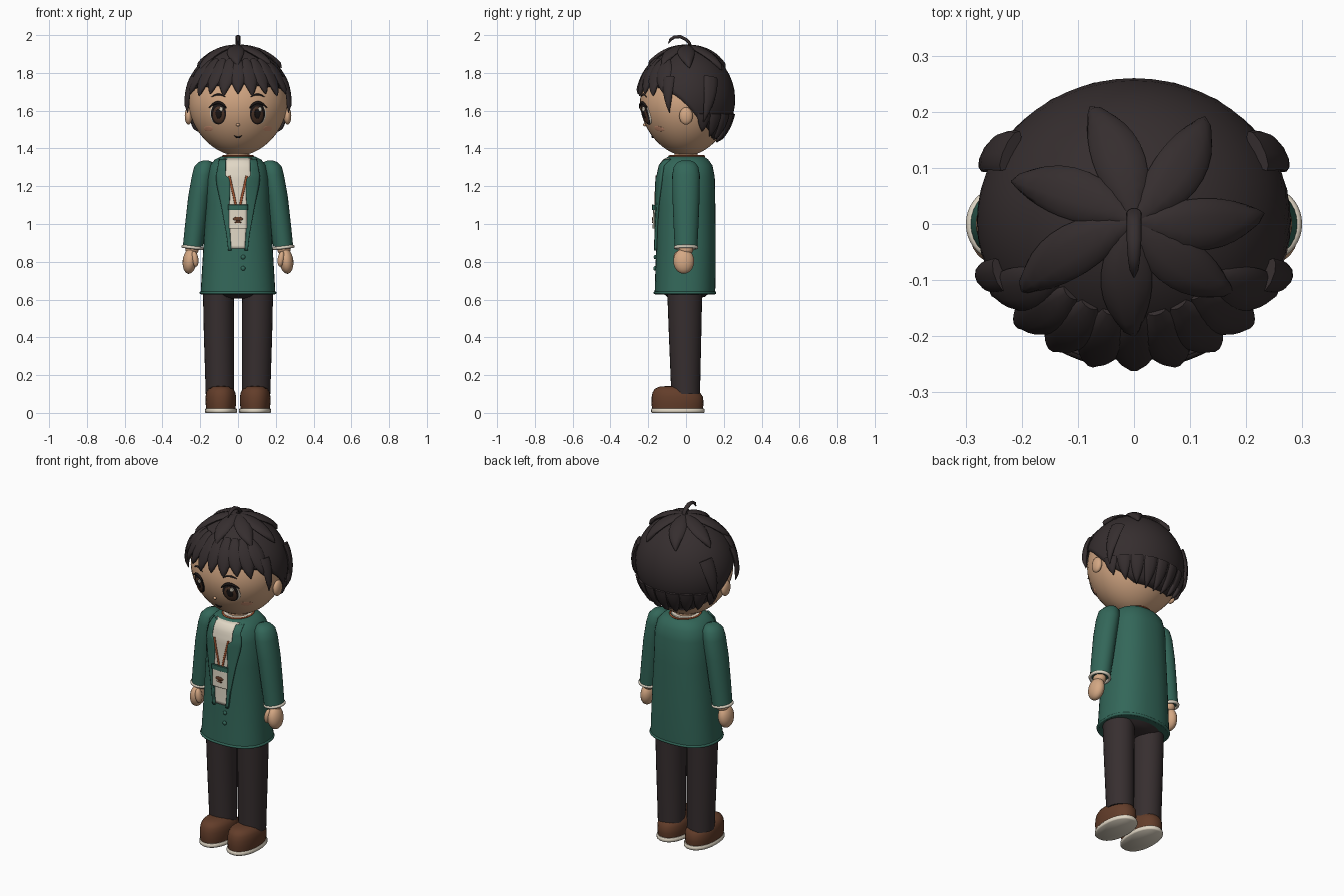
import bpy, bmesh, math
from mathutils import Vector, Matrix

if "Cube" in bpy.data.objects:
    bpy.data.objects.remove(bpy.data.objects["Cube"])

def mat(name, r, g, b):
    m = bpy.data.materials.new(name)
    m.diffuse_color = (r, g, b, 1)
    m.use_nodes = True
    m.node_tree.nodes["Principled BSDF"].inputs["Base Color"].default_value = m.diffuse_color
    return m

HAIR = mat("hair_dark", .036, .027, .028)
PANTS = mat("trouser_charcoal", .038, .028, .029)
SKIN = mat("skin", .66, .39, .23)
GREEN = mat("coat_green", .033, .135, .10)
CREAM = mat("cream", .75, .68, .56)
BROWN = mat("shoe_brown", .125, .047, .023)
ORANGE = mat("lanyard_orange", .40, .10, .035)
IRIS = mat("iris_brown", .075, .036, .022)
BLACK = mat("eye_black", .012, .009, .009)
BLUSH = mat("blush", .70, .33, .20)

def finish(name, bm, m, angle=50, fix=True):
    if fix:
        bmesh.ops.recalc_face_normals(bm, faces=bm.faces[:])
    me = bpy.data.meshes.new(name)
    bm.to_mesh(me)
    bm.free()
    me.materials.append(m)
    me.shade_smooth()
    me.set_sharp_from_angle(angle=math.radians(angle))
    ob = bpy.data.objects.new(name, me)
    bpy.context.collection.objects.link(ob)
    return ob

def skin_rings(name, rings, m, angle=50):
    """Join closed rings of points into one capped surface."""
    bm = bmesh.new()
    vs = [[bm.verts.new(p) for p in r] for r in rings]
    n = len(vs[0])
    for a, b in zip(vs, vs[1:]):
        for i in range(n):
            bm.faces.new((a[i], a[(i + 1) % n], b[(i + 1) % n], b[i]))
    bm.faces.new(vs[0])
    bm.faces.new(vs[-1])
    return finish(name, bm, m, angle)

def loft(name, rows, m, n=28, e=2.0, angle=50):
    """Stack of horizontal superellipses (cx, cy, z, rx, ry)."""
    rings = []
    for cx, cy, z, rx, ry in rows:
        ring = []
        for i in range(n):
            c, s = math.cos(math.tau * i / n), math.sin(math.tau * i / n)
            ring.append((cx + rx * math.copysign(abs(c) ** (2 / e), c),
                         cy + ry * math.copysign(abs(s) ** (2 / e), s), z))
        rings.append(ring)
    return skin_rings(name, rings, m, angle)

def ball(name, c, r, m, tilt=0):
    bm = bmesh.new()
    bmesh.ops.create_uvsphere(bm, u_segments=20, v_segments=12, radius=1)
    bm.transform(Matrix.Translation(c) @ Matrix.Rotation(tilt, 4, 'Y') @ Matrix.Diagonal((*r, 1)))
    return finish(name, bm, m, 180)

def ring_band(name, c, rx, ry, tube, m, tilt=0, e=2.0):
    bm = bmesh.new()
    n, k = 36, 8
    vs = []
    for i in range(n):
        a = math.tau * i / n
        ca, sa = math.cos(a), math.sin(a)
        bx = math.copysign(abs(ca) ** (2 / e), ca)
        by = math.copysign(abs(sa) ** (2 / e), sa)
        vs.append([bm.verts.new(((rx + tube * math.cos(b)) * bx, (ry + tube * math.cos(b)) * by,
                                 tube * math.sin(b))) for b in [math.tau * j / k for j in range(k)]])
    for i in range(n):
        for j in range(k):
            p, q = vs[i], vs[(i + 1) % n]
            bm.faces.new((p[j], q[j], q[(j + 1) % k], p[(j + 1) % k]))
    bm.transform(Matrix.Translation(c) @ Matrix.Rotation(tilt, 4, 'Y'))
    return finish(name, bm, m, 180)

C = Vector((0, .005, 1.66))

def sweep(name, pts, widths, thick, m, normal=None):
    """Flattened tapering strand along a path."""
    pts = [Vector(p) for p in pts]
    rings = []
    for i, p in enumerate(pts):
        t = (pts[min(i + 1, len(pts) - 1)] - pts[max(i - 1, 0)]).normalized()
        side = t.cross(normal or (p - C)).normalized()
        up = side.cross(t).normalized()
        w = widths[i]
        h = min(thick, w)
        rings.append([p + side * w * math.cos(a) + up * h * math.sin(a)
                      for a in [math.tau * j / 10 for j in range(10)]])
    return skin_rings(name, rings, m, 60)

# --- head ---
def head_r(z):
    u = min(1, abs(z - 1.64) / .28)
    return .262 * (math.sqrt(1 - u * u) if z > 1.64 else (1 - u ** 1.8) ** .55)

def head_y(x, z):
    r = head_r(z)
    return -.93 * r * math.sqrt(max(0, 1 - (x / r) ** 2))

zs = [1.64 - .28 * math.cos(math.pi * k / 26) for k in range(27)]
loft("head", [(0, 0, z, max(head_r(z), .004), .93 * max(head_r(z), .004)) for z in zs], SKIN, 40, angle=180)
loft("neck", [(0, 0, 1.28, .06, .06), (0, 0, 1.42, .06, .06)], SKIN)

def face_disc(name, cx, cz, rx, rz, off, m):
    rings = []
    for f, o in ((1, -.006), (1, off * .8), (.9, off), (.5, off), (.05, off)):
        rings.append([(x, head_y(x, z) - o, z) for x, z in
                      [(cx + f * rx * math.cos(math.tau * i / 24), cz + f * rz * math.sin(math.tau * i / 24))
                       for i in range(24)]])
    skin_rings(name, rings, m)

def face_line(name, pts, w, m, off=.006):
    """Thin arc through three (x, z) points, lying on the face."""
    a, b, c = [Vector(p) for p in pts]
    path = []
    for k in range(11):
        t = k / 10
        q = a * (1 - t) ** 2 + (2 * b - (a + c) / 2) * 2 * t * (1 - t) + c * t * t
        path.append((q.x, head_y(q.x, q.y) - off, q.y))
    sweep(name, path, [w * (.35 + .65 * math.sin(math.pi * k / 10)) for k in range(11)], .006, m, Vector((0, -1, 0)))

for s in (-1, 1):
    ball("ear", (s * .262, 0, 1.572), (.02, .036, .046), SKIN)
    x = s * .103
    face_disc("eye_white", x + s * .006, 1.583, .040, .054, .004, CREAM)
    face_disc("eye_outline", x, 1.585, .040, .058, .007, BLACK)
    face_disc("iris", x, 1.578, .031, .045, .010, IRIS)
    face_disc("pupil", x, 1.584, .016, .026, .012, BLACK)
    face_disc("eye_glint", x + .014, 1.608, .009, .012, .014, CREAM)
    face_line("upper_lash", [(x - s * .042, 1.612), (x, 1.643), (x + s * .05, 1.617)], .008, BLACK, .01)
    face_line("eyebrow", [(x - s * .035, 1.672), (x, 1.686), (x + s * .038, 1.672)], .005, HAIR)
    face_disc("cheek_blush", s * .157, 1.505, .024, .014, .003, BLUSH)
ball("nose", (0, head_y(0, 1.525) - .002, 1.525), (.01, .01, .008), SKIN)
face_line("mouth", [(-.02, 1.468), (0, 1.459), (.02, 1.468)], .005, BLACK, .002)

# --- hair: cap with a hairline that drops towards the nape ---
def on_cap(a, th, k=1.0):
    return C + k * Vector((.28 * math.sin(th) * math.sin(a), -.255 * math.sin(th) * math.cos(a), .275 * math.cos(th)))

LINE = [(0, 1.745), (60, 1.72), (80, 1.67), (92, 1.62), (108, 1.54), (140, 1.455), (180, 1.445)]

def lerp_table(table, x):
    for p, q in zip(table, table[1:]):
        if x <= q[0]:
            t = max(0, (x - p[0]) / (q[0] - p[0]))
            return [u + (v - u) * t for u, v in zip(p[1:], q[1:])]
    return table[-1][1:]

bm = bmesh.new()
N, M = 56, 16
grid = []
for j in range(1, M + 1):
    row = []
    for i in range(N):
        a = math.tau * i / N
        deg = math.degrees(min(a, math.tau - a))
        th = math.acos((lerp_table(LINE, deg)[0] - C.z) / .275) * j / M
        row.append(bm.verts.new(on_cap(a, th)))
    grid.append(row)
top = bm.verts.new(on_cap(0, 0))
for i in range(N):
    k = (i + 1) % N
    bm.faces.new((top, grid[0][i], grid[0][k]))
    for p, q in zip(grid, grid[1:]):
        bm.faces.new((p[i], q[i], q[k], p[k]))
cap = finish("hair_cap", bm, HAIR, fix=False)
sol = cap.modifiers.new("thickness", 'SOLIDIFY')
sol.thickness, sol.offset = .012, -1

def lock(name, a0, th0, a1, th1, w, k0=1.0, k1=1.02, leaf=True, thick=.013):
    a0, a1 = math.radians(a0), math.radians(a1)
    ts = [k / 10 for k in range(11)]
    pts = [on_cap(a0 + (a1 - a0) * t, th0 + (th1 - th0) * t, k0 + (k1 - k0) * t) for t in ts]
    ws = [max(.002, w * (math.sin(math.pi * (.1 + .9 * t)) ** .8 if leaf and t < 1 else 1 - t ** 2.2)) for t in ts]
    sweep(name, pts, ws, thick, HAIR)

# crown star
for x, y in ((-.07, .2), (.115, .185), (.225, .015), (.165, -.13), (0, -.2), (-.19, -.13), (-.21, .075)):
    a = math.degrees(math.atan2(x, -y))
    lock("crown_lock", a - 12, .04, a, math.asin(min(.95, math.hypot(x / .28, y / .255))), .046, 1.0, 1.025, thick=.016)
# fringe
for i in range(-4, 5):
    lock("fringe_lock", i * 13, .7, i * 15.5, 1.47 + .04 * (i % 2), .043, .99, 1.02)
# locks in front of and behind each ear, and along the nape
for s in (-1, 1):
    lock("temple_lock", s * 66, 1.14, s * 69, 1.82, .032, 1.02, 1.05, False)
    lock("side_lock", s * 122, 1.14, s * 111, 2.0, .04, 1.02, 1.05, False)
for i in range(-4, 5):
    a = 180 + i * 17
    lock("nape_lock", a, 1.85, a, 2.5 - .018 * i * i, .036, .99, 1.03, False)
# curled stray strand
sweep("stray_strand", [(0, .03, 1.92), (0, .02, 1.955), (0, 0, 1.977), (0, -.03, 1.992), (0, -.06, 1.99),
                       (0, -.082, 1.977), (0, -.094, 1.955)],
      [.009, .013, .013, .013, .011, .008, .002], .009, HAIR, Vector((0, -.3, 1)))

# --- coat ---
COAT = [(.63, -.006, .198, .16), (.7, -.004, .194, .16), (.9, 0, .182, .157), (1.1, 0, .17, .155),
        (1.25, 0, .165, .152), (1.31, 0, .15, .14), (1.342, 0, .122, .117), (1.357, 0, .09, .095)]
E = 2.4
loft("coat", [(0, yc, z, rx, ry) for z, yc, rx, ry in COAT], GREEN, 40, E)
ring_band("coat_hem", (0, -.006, .636), .196, .158, .008, GREEN, e=E)
loft("shirt_collar", [(0, 0, 1.34, .086, .09), (0, 0, 1.362, .078, .08)], CREAM)
ring_band("lanyard_loop", (0, .004, 1.359), .08, .092, .005, ORANGE)

def coat_y(x, z):
    yc, rx, ry = lerp_table(COAT, z)
    return yc - ry * max(0, 1 - (abs(x) / rx) ** E) ** (1 / E)

def patch(name, rows, off, thick, m):
    """Curved panel on the coat front; rows are (z, left, right), rising."""
    bm = bmesh.new()
    R, K = 28, 6
    vs = []
    for i in range(R + 1):
        z = rows[-1][0] + (rows[0][0] - rows[-1][0]) * i / R
        l, r = sorted(lerp_table(rows, z))
        vs.append([bm.verts.new((x, coat_y(x, z) - off, z)) for x in [l + (r - l) * j / K for j in range(K + 1)]])
    for p, q in zip(vs, vs[1:]):
        for j in range(K):
            bm.faces.new((p[j], q[j], q[j + 1], p[j + 1]))
    ob = finish(name, bm, m, fix=False)
    sd = ob.modifiers.new("thickness", 'SOLIDIFY')
    sd.thickness, sd.offset = thick, -1

patch("shirt_front", [(.87, -.038, .038), (1, -.05, .05), (1.2, -.06, .06), (1.25, -.08, .08), (1.35, -.075, .075)],
      .005, .008, CREAM)
LAPEL = [(.86, .036, .052), (.95, .042, .062), (1.1, .046, .09), (1.2, .042, .112), (1.24, .045, .117),
         (1.25, .068, .117), (1.345, .066, .1)]
for s in (-1, 1):
    patch("lapel", [(z, s * a, s * b) for z, a, b in LAPEL], .013, .014, GREEN)
    path = [(s * x, coat_y(x, z) - .009, z) for x, z in ((.046, 1.255), (.034, 1.2), (.022, 1.15), (.01, 1.09))]
    sweep("lanyard_strap", path, [.006] * 4, .004, ORANGE, Vector((0, -1, 0)))
# badge
patch("badge", [(.975, -.048, .048), (1.09, -.048, .048)], .02, .012, CREAM)
patch("badge_clip", [(1.075, -.052, .052), (1.102, -.052, .052)], .024, .014, GREEN)
y = coat_y(0, 1.02) - .02
ball("badge_emblem_top", (0, y, 1.027), (.026, .004, .011), BROWN)
ball("badge_emblem_base", (0, y, 1.01), (.018, .004, .006), BROWN)
for z in (.825, .765):
    ball("coat_button", (.027, coat_y(.027, z) - .004, z), (.012, .008, .012), GREEN)

# --- limbs ---
loft("hips", [(0, 0, .605, .06, .06), (0, 0, .615, .13, .1), (0, 0, .64, .17, .13)], PANTS)
for s in (-1, 1):
    loft("sleeve", [(s * x, 0, z, rx, ry) for x, z, rx, ry in (
        (.17, 1.337, .012, .02), (.172, 1.328, .036, .045), (.178, 1.305, .053, .064), (.186, 1.26, .057, .073),
        (.205, 1.15, .058, .072), (.224, 1.0, .056, .066), (.239, .88, .053, .06))], GREEN)
    ring_band("cuff", (s * .241, 0, .876), .05, .056, .009, CREAM, -.12 * s)
    ball("wrist", (s * .243, 0, .865), (.035, .038, .03), SKIN)
    ball("hand", (s * .256, -.012, .803), (.037, .055, .067), SKIN, -.1 * s)
    ball("thumb", (s * .228, -.045, .815), (.018, .022, .042), SKIN, .15 * s)
    loft("trouser_leg", [(s * x, y, z, rx, ry) for x, y, z, rx, ry in (
        (.096, -.002, .1, .075, .076), (.097, -.003, .2, .077, .079), (.101, -.005, .42, .08, .086),
        (.104, -.007, .66, .082, .093))], PANTS)
    loft("shoe", [(s * .091, y, z, rx, ry) for y, z, rx, ry in (
        (-.045, .02, .077, .134), (-.045, .05, .081, .138), (-.046, .085, .081, .136), (-.052, .11, .076, .124),
        (-.062, .128, .064, .103), (-.07, .139, .042, .07), (-.07, .142, .015, .03))], BROWN, e=2.2)
    loft("shoe_sole", [(s * .09, -.043, z, rx, ry) for z, rx, ry in (
        (0, .08, .137), (.005, .085, .142), (.017, .085, .142), (.024, .08, .137))], CREAM, e=2.2)
